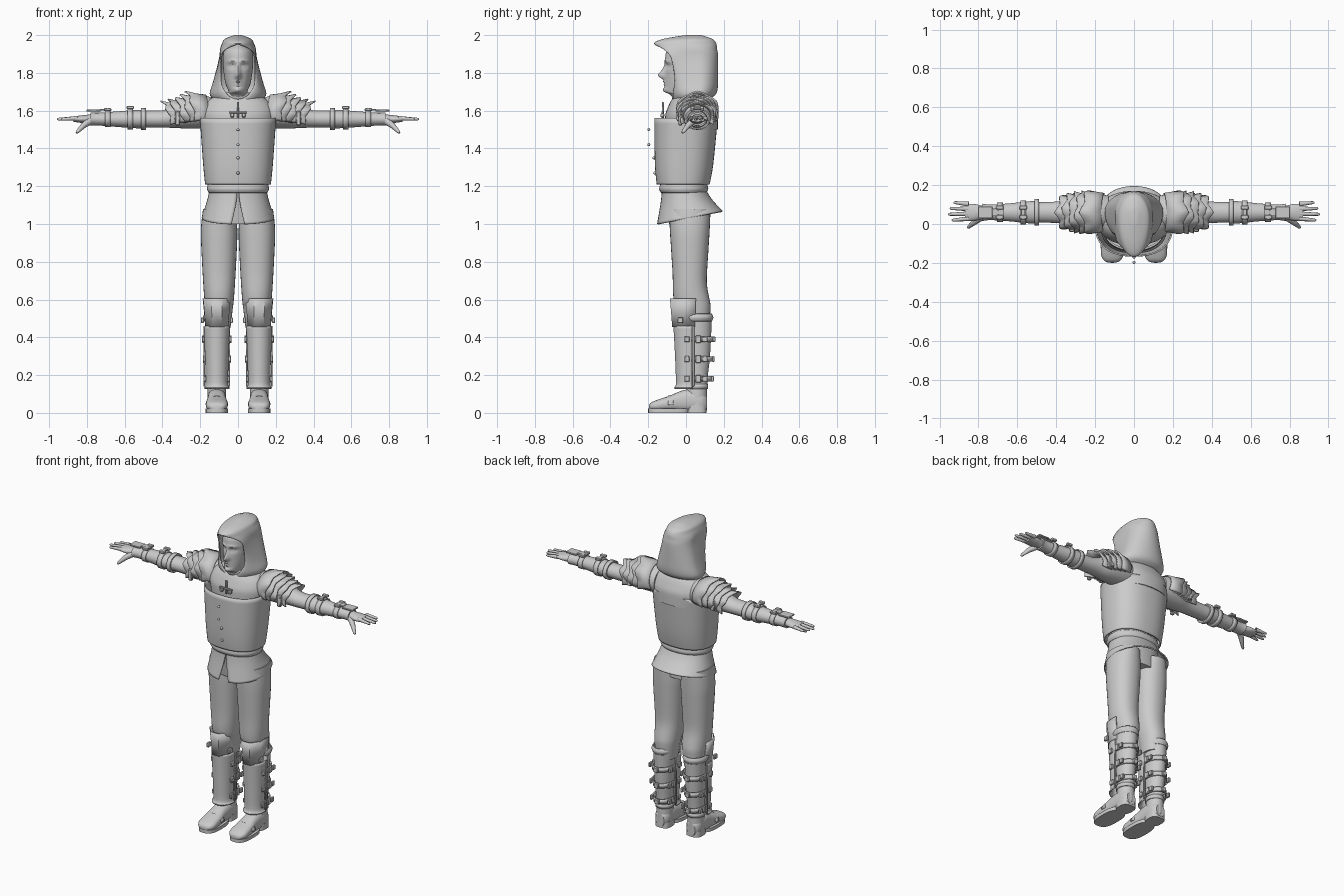
import bpy, bmesh, math
from mathutils import Matrix, Vector

if "Cube" in bpy.data.objects:
    bpy.data.objects.remove(bpy.data.objects["Cube"])

color = (.6, .6, .6, 1)
grey = bpy.data.materials.new("plain_grey")
grey.use_nodes = True
grey.diffuse_color = color
grey.node_tree.nodes["Principled BSDF"].inputs["Base Color"].default_value = color

# Shared centre lines and sheet thickness
ARM_Y, ARM_Z, LEG_X, CALF_Y, SHEET = .06, 1.555, .112, .057, .008
SIDES = (-1, 1)


def finish(name, bm, mirror=False, thick=0):
    bmesh.ops.recalc_face_normals(bm, faces=bm.faces[:])
    mesh = bpy.data.meshes.new(name)
    bm.to_mesh(mesh)
    bm.free()
    mesh.materials.append(grey)
    obj = bpy.data.objects.new(name, mesh)
    bpy.context.collection.objects.link(obj)
    if thick:
        obj.modifiers.new("thickness", "SOLIDIFY").thickness = thick
    if mirror:
        obj.modifiers.new("mirror", "MIRROR")
    bpy.ops.object.select_all(action="DESELECT")
    obj.select_set(True)
    bpy.context.view_layer.objects.active = obj
    bpy.ops.object.shade_smooth_by_angle(angle=math.radians(40))


def slope(before, here, after):
    left, right = here - before, after - here
    if left * right <= 0:
        return 0
    return math.copysign(min(abs(left + right) / 2, 3 * abs(left), 3 * abs(right)), left)


def refine(rings, steps):
    """Pad each ring to six values and run a monotone spline through them."""
    rings = [tuple(ring) + (0,) * (6 - len(ring)) for ring in rings]
    padded = [rings[0]] + rings + [rings[-1]]
    for before, start, end, after in zip(padded, rings, rings[1:], padded[3:]):
        for step in range(steps):
            t = step / steps
            ease = t * t * (3 - 2 * t)
            yield [b + (c - b) * ease + t * (1 - t) * ((1 - t) * slope(a, b, c) - t * slope(b, c, d))
                   for a, b, c, d in zip(before, start, end, after)]
    yield rings[-1]


def grid(bm, rows, closed=False):
    rows = [[bm.verts.new(point) for point in row] for row in rows]
    for low, high in zip(rows, rows[1:]):
        for j in range(len(low) - (not closed)):
            k = (j + 1) % len(low)
            bm.faces.new((low[j], low[k], high[k], high[j]))
    return rows


def loft(name, rings, axis="z", u=0, v=0, arc=None, n=32, power=2, steps=4, thick=0, mirror=False, warp=None):
    """Skin rings (position, radius u, radius v, shift v, gap, tilt); arc is half the turn kept, about +-v."""
    rows = []
    for pos, ru, rv, shift, gap, tilt in refine(rings, steps):
        row = []
        for j in range(n + bool(arc)):
            if arc and arc < 0:
                angle = math.pi + math.radians(arc) * (2 * j / n - 1)
            else:
                angle = math.radians((arc or 180) - gap) * (2 * j / n - 1) + (math.pi if gap or arc == 180 else 0)
            s, c = math.sin(angle), -math.cos(angle)
            a = u + ru * math.copysign(abs(s) ** (2 / power), s)
            b = v + shift + rv * math.copysign(abs(c) ** (2 / power), c)
            w = pos + tilt * (b - v)
            point = {"x": (w, a, b), "y": (a, w, b), "z": (a, b, w)}[axis]
            row.append(warp(*point) if warp else point)
        rows.append(row)
    bm = bmesh.new()
    rows = grid(bm, rows, not arc)
    if not arc and not thick:
        bm.faces.new(rows[0])
        bm.faces.new(rows[-1])
    finish(name, bm, mirror, thick)


def band(name, pos, width, ru, rv, **options):
    """A short strap of constant section."""
    loft(name, [(pos - width / 2, ru, rv), (pos + width / 2, ru, rv)], steps=1, thick=SHEET, **options)


def boxes(name, items, mirror=False):
    """Bevelled boxes (centre, size) in one object."""
    bm = bmesh.new()
    for centre, size in items:
        place = Matrix.Translation(centre) @ Matrix.Diagonal((*size, 1))
        made = bmesh.ops.create_cube(bm, size=1, matrix=place)["verts"]
        edges = list({edge for vert in made for edge in vert.link_edges})
        bmesh.ops.bevel(bm, geom=edges, offset=min(size) / 5, segments=1, affect="EDGES")
    finish(name, bm, mirror)


# Head with sculpted nose, brow, eyes, lips and chin: depth, x, z, width, height
FEATURES = [(.03, 0, 1.785, .016, .02), (.016, 0, 1.81, .012, .03), (-.014, .032, 1.837, .02, .012),
            (.007, .032, 1.836, .012, .007), (.008, .03, 1.86, .03, .01), (.009, 0, 1.753, .02, .006),
            (.009, 0, 1.738, .02, .006), (.01, 0, 1.71, .02, .014)]


def sculpt(x, y, z):
    if y < -.03:
        for depth, cx, cz, width, height in FEATURES:
            y -= depth * math.exp(-((abs(x) - cx) / width) ** 2 - ((z - cz) / height) ** 2)
    return x, y, z


loft("head", [(1.6, .05, .05, .02), (1.68, .05, .06, -.02), (1.7, .05, .08, -.03), (1.74, .065, .1, -.01),
              (1.8, .076, .11), (1.87, .08, .11), (1.92, .07, .1), (1.95, .03, .06)], n=96, steps=8, warp=sculpt)

# Hood levels: height, half width, front, back, half width of the face opening
levels = [(2, .02, 0, .08), (1.98, .07, -.12, .14), (1.955, .085, -.17, .16), (1.925, .095, -.12, .165, .06),
          (1.88, .1, -.08, .17, .09), (1.76, .13, -.06, .17, .09), (1.69, .15, -.07, .16, .06), (1.66, .13, -.07, .12, .03)]
rows = []
for z, width, front, back, opening, _ in refine(levels, 4):
    middle, half = front * .4 + back * .6, []
    for k in range(25):
        turn = math.pi * (k / 24 - .5)
        edge, reach = (opening, front) if turn < 0 else (0, back)
        half.append((edge + (width - edge) * math.cos(turn), middle + (reach - middle) * abs(math.sin(turn))))
    rows.append([(x, y, z) for x, y in half] + [(-x, y, z) for x, y in half[-2::-1]])
bm = bmesh.new()
made = grid(bm, rows)
bm.faces.new(made[0])
bmesh.ops.remove_doubles(bm, verts=bm.verts[:], dist=.0005)
finish("hood", bm, thick=SHEET)

# Torso clothing
loft("yoke", [(1.5, .18, .14), (1.57, .195, .14), (1.62, .185, .125), (1.66, .15, .105), (1.69, .09, .08)],
     v=.03, n=48, power=2.2)
band("collar", 1.675, .04, .07, .075)
loft("breastplate", [(1.21, .174, .14, -.015), (1.32, .185, .155, -.01), (1.56, .202, .168)],
     n=64, power=2.4, thick=SHEET)
loft("waist", [(1, .15, .1, .02), (1.25, .155, .12)], v=-.01, power=2.2)
loft("belt", [(1.165, .155, .12), (1.185, .164, .13), (1.21, .16, .125)], v=-.012, n=48, power=2.2, thick=SHEET)
loft("tunic_skirt", [(1.175, .152, .118, -.01, 1, .04), (1.12, .165, .135, 0, 3, .1), (1.03, .192, .175, .02, 9, .2)],
     arc=180, n=64, power=2.2, thick=SHEET)
boxes("chest_clasps", [((0, -.122, 1.6), (.012, .012, .09)), ((0, -.125, 1.59), (.09, .012, .01))]
      + [((side * .03, -.125, 1.575), (.02, .02, .02)) for side in SIDES])
bm = bmesh.new()
for y, z in ((-.197, 1.5), (-.197, 1.42), (-.17, 1.35), (-.165, 1.27)):
    bmesh.ops.create_uvsphere(bm, u_segments=12, v_segments=8, radius=.008, matrix=Matrix.Translation((0, y, z)))
finish("buttons", bm)

# Sleeves and bracers
on_arm = dict(axis="x", u=ARM_Y, v=ARM_Z, mirror=True)
loft("sleeve", [(.13, .085, .08, .03), (.2, .095, .09, .04), (.27, .085, .08, .03), (.34, .062, .056, .01),
                (.42, .054, .045), (.5, .052, .045)], **on_arm)
loft("bracer", [(.49, .06, .05), (.56, .055, .047), (.64, .046, .041), (.74, .04, .034), (.78, .045, .035)], **on_arm)
band("elbow_cuff", .5, .025, .068, .058, **on_arm)
for x, radius in ((.57, .062), (.69, .05)):
    top = ARM_Z + radius
    band("bracer_strap", x, .03, radius, radius - SHEET, **on_arm)
    boxes("bracer_buckle", [((x, ARM_Y + side * .025, top), (.038, .022, .016)) for side in SIDES]
          + [((x, ARM_Y, top), (.02, .06, .01))], True)
boxes("hand_guard", [((.765, ARM_Y, 1.6), (.075, .06, .01)), ((.7, ARM_Y, 1.605), (.06, .04, SHEET))], True)

# Hands
loft("palm", [(.74, .03, .03), (.79, .036, .024), (.83, .044, .02), (.87, .044, .014)], **on_arm)
paths = [[(.78, .04, 1.548, .02), (.82, .01, 1.52, .015), (.85, -.015, 1.488, .009)]]
for i, reach in enumerate((.08, .1, .09, .07)):
    spread = i - 1.5
    paths.append([(.85 + reach * t, ARM_Y + .005 + spread * (.025 + .005 * t), ARM_Z + .005 - .005 * t, .0125 - .005 * t)
                  for t in (0, .5, 1)])
bm = bmesh.new()
for path in paths:
    start, *_, tip = [Vector(point[:3]) for point in path]
    aim = (tip - start).to_track_quat("Z", "Y")
    radius = path[-1][3]
    path.append((*(tip + aim @ Vector((0, 0, radius))), radius / 2))
    rows = [[Vector((x, y, z)) + aim @ (Matrix.Rotation(k * math.pi / 5, 3, "Z") @ Vector((r, 0, 0)))
             for k in range(10)] for x, y, z, r in path]
    bm.faces.new(grid(bm, rows, True)[-1])
finish("fingers", bm, True)

# Layered pointed shoulder plates arching over each arm
for i in range(5):
    inner, radius, height = .17 + .032 * i, .1 - .006 * i, ARM_Z + .04 - .007 * i
    rows = []
    for t in (0, .5, 1):
        row = []
        for j in range(33):
            s = j / 16 - 1
            angle = math.radians(118) * s
            tooth = .016 * abs((j + 2 * i) % 8 / 4 - 1) if t == 1 else 0
            r = radius + .011 * t + .6 * tooth
            row.append((inner + .065 * t + .03 * (1 - abs(s)) * t - .02 * abs(s) + tooth,
                        ARM_Y + r * math.sin(angle), height + (r - .01) * math.cos(angle)))
        rows.append(row)
    bm = bmesh.new()
    grid(bm, rows)
    finish("shoulder_plate", bm, True, SHEET)
boxes("shoulder_strap", [((.32, -.03, 1.56), (.025, .02, .075)), ((.3, .15, 1.57), (.03, .02, .06))], True)

# Legs
on_leg = dict(u=LEG_X, v=CALF_Y, mirror=True)
loft("trouser_leg", [(.45, .06, .07, .03), (.55, .072, .085, .025), (.6, .078, .095, .01), (.7, .085, .09),
                     (.85, .093, .098), (.96, .097, .105), (1.08, .085, .11)], u=.1, v=.02, power=2.2, mirror=True)
loft("boot_shaft", [(.03, .05, .055), (.16, .048, .056), (.3, .055, .07), (.5, .062, .08)], **on_leg)
loft("boot_top_roll", [(.485, .066, .08), (.505, .074, .088), (.525, .066, .08)], thick=SHEET, **on_leg)
band("ankle_cuff", .14, .025, .054, .06, **on_leg)
guard = dict(u=LEG_X, v=.015, thick=SHEET, mirror=True)
loft("shin_guard", [(.135, .068, .078), (.16, .059, .068), (.32, .064, .074), (.46, .07, .082)], arc=105, n=20, **guard)
loft("knee_guard", [(.455, .066, .095), (.54, .073, .102), (.605, .08, .108)], arc=110, n=5, steps=1, **guard)

# Calf straps and buckles
for z in (.18, .285, .39):
    radius = .048 + .04 * z
    band("calf_strap", z, .028, radius + .005, radius + .025, arc=-110, **on_leg)
    boxes("calf_buckle", [((LEG_X + side * (radius + SHEET), y, z), (.014, .028, size))
                          for side in SIDES for y, size in ((.005, .03), (.065, .04), (.1, .03))]
          + [((LEG_X, CALF_Y + radius + .028, z), (.03, .014, .03))], True)
boxes("guard_edge", [((LEG_X + side * .066, .038, .3), (SHEET, .012, .32)) for side in SIDES], True)
boxes("knee_buckle", [((LEG_X + side * .077, -.03, .49), (.016, .03, .03)) for side in SIDES], True)

# Shoes with soles and heels
loft("shoe", [(.11, .03, .04), (.08, .048, .055, .01), (.02, .05, .06, .015), (-.03, .05, .055, .01),
              (-.09, .056, .04), (-.15, .058, .03, -.01), (-.185, .045, .02, -.015), (-.197, .025, .01, -.02)],
     axis="y", u=LEG_X, v=.05, power=2.5, mirror=True, warp=lambda x, y, z: (x, y, max(z, .012)))
loft("sole", [(0, .06, .11), (.022, .06, .11)], u=LEG_X, v=-.09, power=2.8, steps=1, mirror=True)
loft("heel", [(0, .05, .052), (.04, .05, .052)], u=LEG_X, v=CALF_Y, power=3, steps=1, mirror=True)
band("shoe_strap", -.08, .03, .06, .048, axis="y", u=LEG_X, v=.043, arc=-90, mirror=True)
